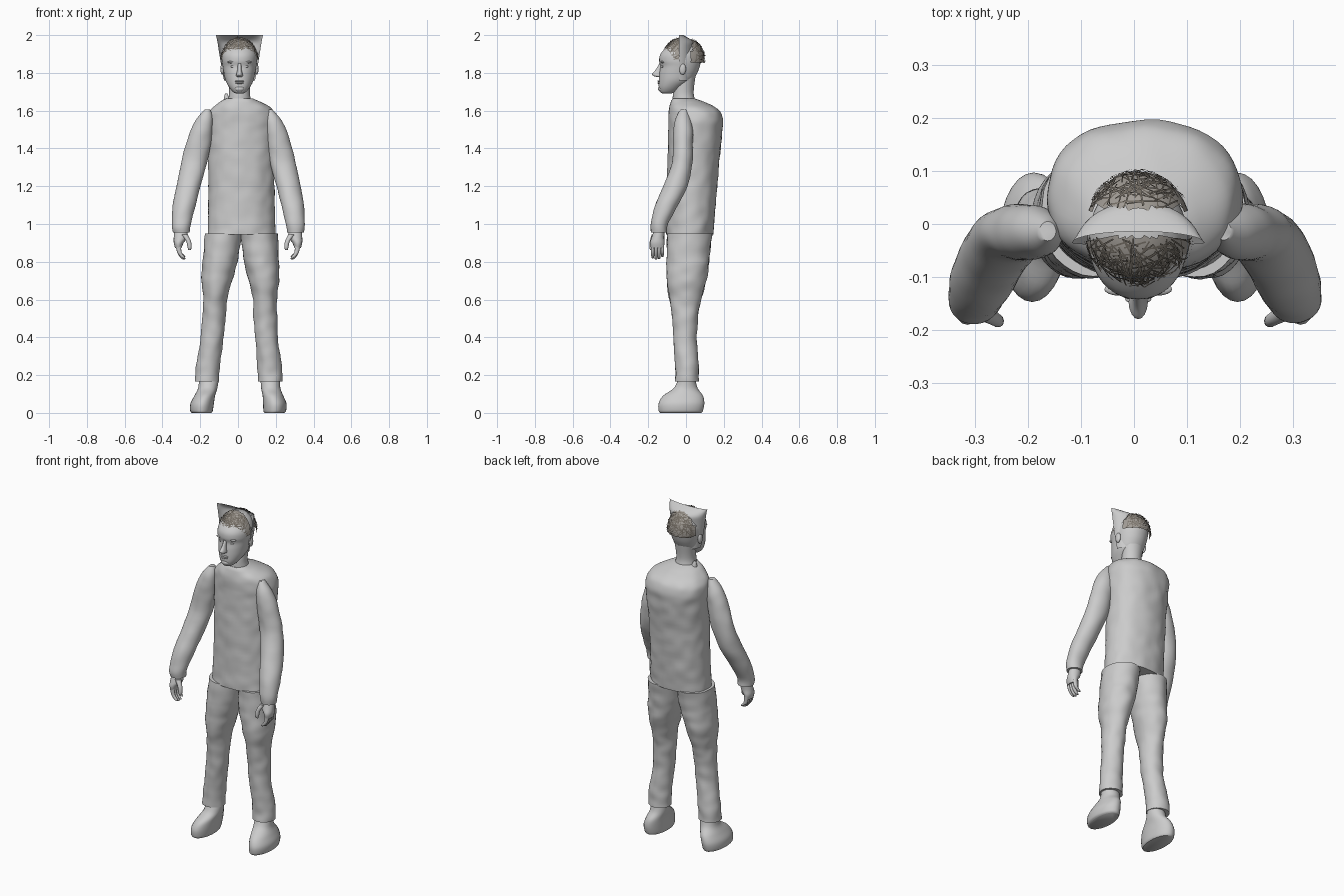
import bpy
import bmesh
import math
import random
from mathutils import Vector, noise

random.seed(4)
cube = bpy.data.objects.get("Cube")
if cube:
    bpy.data.objects.remove(cube, do_unlink=True)


def material(name, rgb):
    m = bpy.data.materials.new(name)
    m.use_nodes = True
    m.diffuse_color = (*rgb, 1)
    m.node_tree.nodes["Principled BSDF"].inputs["Base Color"].default_value = (*rgb, 1)
    return m


GREY = material("plain_grey", (0.6, 0.6, 0.6))
SCALP = material("hair_grey_brown", (0.36, 0.335, 0.305))
STRAND = material("hair_dark", (0.17, 0.15, 0.125))


def finish(name, bm, mat, angle=50):
    bmesh.ops.recalc_face_normals(bm, faces=bm.faces)
    mesh = bpy.data.meshes.new(name)
    bm.to_mesh(mesh)
    bm.free()
    mesh.materials.append(mat)
    ob = bpy.data.objects.new(name, mesh)
    bpy.context.collection.objects.link(ob)
    bpy.ops.object.select_all(action='DESELECT')
    ob.select_set(True)
    bpy.context.view_layer.objects.active = ob
    bpy.ops.object.shade_smooth_by_angle(angle=math.radians(angle))


def spline(rows, steps):
    """Catmull-Rom rows through the given key rows."""
    out = []
    for i in range(len(rows) - 1):
        a, b, c, d = (rows[max(i - 1, 0)], rows[i], rows[i + 1], rows[min(i + 2, len(rows) - 1)])
        for k in range(steps):
            t = k / steps
            out.append([q + t / 2 * (r - p + t * (2 * p - 5 * q + 4 * r - s + t * (3 * (q - r) + s - p)))
                        for p, q, r, s in zip(a, b, c, d)])
    return out + [list(rows[-1])]


def loft(name, rows, seg=28, steps=5, rough=0, power=1, side=1, shift=0):
    """Skin rings of (z, centre x, half width, front y, back y)."""
    bm = bmesh.new()
    rings = []
    for z, x, rx, y0, y1 in spline(rows, steps):
        ring = []
        for k in range(seg):
            a = math.tau * k / seg
            c, s = math.cos(a), math.sin(a)
            p = Vector((side * x + shift * z + rx * math.copysign(abs(c) ** power, c),
                        (y0 + y1) / 2 + (y1 - y0) / 2 * math.copysign(abs(s) ** power, s), z))
            if rough:
                p += Vector((c, s, 0)) * rough * noise.noise(p * 17)
            ring.append(bm.verts.new(p))
        rings.append(ring)
    for lo, hi in zip(rings, rings[1:]):
        for k in range(seg):
            j = (k + 1) % seg
            bm.faces.new((lo[k], lo[j], hi[j], hi[k]))
    bm.faces.new(rings[0])
    bm.faces.new(rings[-1])
    finish(name, bm, GREY)


def blob(name, loc, size):
    bm = bmesh.new()
    bmesh.ops.create_uvsphere(bm, u_segments=16, v_segments=10, radius=1)
    for v in bm.verts:
        v.co = Vector(loc) + v.co * Vector(size)
    finish(name, bm, GREY)


# Shirt body
loft("shirt", [(.945, .018, .18, -.105, .143), (1.1, .018, .176, -.1, .157),
               (1.3, .018, .174, -.098, .173), (1.48, .02, .181, -.094, .192),
               (1.56, .02, .184, -.092, .194), (1.61, .018, .16, -.09, .165),
               (1.645, .012, .11, -.082, .1), (1.665, .008, .07, -.072, .045)],
     seg=56, steps=10, rough=.005, power=.92)
loft("collar_tip", [(1.63, -.055, .025, -.02, .03), (1.67, -.06, .014, -.008, .018),
                    (1.69, -.063, .006, 0, .01)], seg=12)

# Limbs, one pass per side
for side, label in ((-1, "right"), (1, "left")):
    loft(label + "_trouser_leg",
         [(.165, .168, .064, -.058, .068), (.25, .163, .065, -.057, .067), (.38, .146, .061, -.066, .056),
          (.5, .136, .062, -.072, .062), (.6, .131, .063, -.086, .08), (.7, .125, .081, -.103, .108),
          (.78, .113, .09, -.103, .12), (.84, .104, .095, -.103, .125), (.95, .095, .099, -.1, .14)],
         seg=32, steps=8, rough=.005, side=side, shift=.018)
    loft(label + "_shoe",
         [(0, .192, .052, -.138, .082), (.012, .194, .06, -.145, .09), (.05, .192, .062, -.145, .097),
          (.09, .181, .055, -.122, .09), (.13, .167, .051, -.066, .062), (.175, .163, .052, -.042, .05)],
         side=side, shift=.05)
    loft(label + "_sleeve",
         [(.955, .302, .044, -.185, -.1), (1.0, .302, .05, -.187, -.095), (1.1, .287, .06, -.163, -.042),
          (1.2, .265, .063, -.12, .008), (1.32, .236, .068, -.075, .033), (1.42, .213, .066, -.068, .036),
          (1.5, .195, .057, -.066, .035), (1.56, .178, .042, -.055, .024), (1.605, .166, .014, -.03, .004)],
         seg=32, rough=.003, side=side, shift=.002)

    # Hand with curled fingers and thumb
    loft(label + "_palm",
         [(.872, .316, .017, -.185, -.118), (.9, .314, .026, -.19, -.114), (.93, .304, .036, -.182, -.115),
          (.97, .302, .034, -.168, -.112)], seg=16, side=side)
    for n in range(4):
        y, drop = -.176 + n * .017, (.006, 0, .003, .014)[n]
        loft(f"{label}_finger_{n + 1}",
             [(.812 + drop, .285, .006, y - .005, y + .005), (.82 + drop, .293, .011, y - .008, y + .008),
              (.85, .31, .012, y - .009, y + .009), (.89, .316, .014, y - .01, y + .01)],
             seg=10, steps=3, side=side)
    loft(label + "_thumb",
         [(.862, .257, .006, -.189, -.178), (.876, .256, .011, -.195, -.172), (.91, .262, .013, -.192, -.166),
          (.945, .285, .018, -.182, -.15)], seg=10, steps=3, side=side)

# Neck and head
CX = .008
loft("neck", [(1.635, CX, .066, -.07, .055), (1.68, CX, .056, -.07, .042),
              (1.72, CX, .055, -.065, .042), (1.78, CX, .06, -.05, .05)])
loft("head", [(1.692, CX, .022, -.128, -.075), (1.7, CX, .036, -.138, -.05), (1.725, CX, .056, -.144, -.015),
              (1.76, CX, .074, -.144, .035), (1.8, CX, .083, -.141, .06), (1.835, CX, .089, -.136, .073),
              (1.865, CX, .093, -.142, .08), (1.9, CX, .091, -.135, .08), (1.94, CX, .074, -.1, .06),
              (1.968, CX, .045, -.06, .035)], seg=40, power=.95)

# Face
loft("nose", [(1.777, CX, .011, -.15, -.12), (1.784, CX, .018, -.172, -.12), (1.795, CX, .016, -.179, -.12),
              (1.818, CX, .011, -.16, -.12), (1.85, CX, .009, -.141, -.12)], seg=16)
blob("upper_lip", (CX, -.141, 1.756), (.025, .01, .005))
blob("lower_lip", (CX, -.14, 1.747), (.022, .011, .006))
blob("chin", (CX, -.132, 1.716), (.026, .016, .016))
for side, label in ((-1, "right"), (1, "left")):
    blob(label + "_eye", (CX + side * .034, -.12, 1.834), (.015, .011, .007))
    blob(label + "_brow", (CX + side * .036, -.123, 1.857), (.028, .012, .007))
    blob(label + "_ear", (CX + side * .09, -.018, 1.82), (.011, .018, .03))

# Open flared band across the crown
bm = bmesh.new()
grid = []
for z, rx, y_end, y_mid in spline([(1.76, .082, -.036, .03), (1.84, .097, -.038, .036),
                                   (1.92, .11, -.038, .04), (1.965, .117, -.037, .038),
                                   (2.0, .125, -.036, -.014)], 4):
    row = []
    for k in range(25):
        a = math.pi * k / 24
        row.append(bm.verts.new((CX + rx * math.cos(a), y_end + (y_mid - y_end) * math.sin(a), z)))
    grid.append(row)
for lo, hi in zip(grid, grid[1:]):
    for k in range(24):
        bm.faces.new((lo[k], lo[k + 1], hi[k + 1], hi[k]))
finish("crown_band", bm, GREY)

# Hair: front and back patches of an ellipsoid, with thin crossing strands
CENTRE, RADII = Vector((CX, -.013, 1.87)), Vector((.1, .112, .118))


def on_hair(p):
    if p.y < -.025:
        return p.z > 1.905 - max(0, abs(p.x - CX) - .06)
    return p.y > .03 and p.z > 1.85 and abs(p.x - CX) < .09


bm = bmesh.new()
bmesh.ops.create_uvsphere(bm, u_segments=36, v_segments=24, radius=1)
for v in bm.verts:
    v.co = CENTRE + v.co * RADII
bmesh.ops.delete(bm, geom=[f for f in bm.faces if not on_hair(f.calc_center_median())], context='FACES')
finish("hair_patches", bm, SCALP)

bm = bmesh.new()
count = 0
while count < 260:
    d = Vector([random.gauss(0, 1) for _ in range(3)]).normalized()
    along = d.cross(Vector([random.gauss(0, 1) for _ in range(3)])).normalized()
    across = d.cross(along) * .014
    reach, lift = random.uniform(.15, .35), random.uniform(1.01, 1.05)
    spine = [(d + along * reach * t).normalized() * lift for t in (-1, 0, 1)]
    if not all(on_hair(CENTRE + p * RADII) for p in spine):
        continue
    count += 1
    strip = []
    for p in spine:
        pair = [CENTRE + q * RADII for q in (p - across, p + across)]
        strip.append([bm.verts.new((co.x, co.y, min(co.z, 1.998))) for co in pair])
    for (a, b), (c, e) in zip(strip, strip[1:]):
        bm.faces.new((a, b, e, c))
finish("hair_strands", bm, STRAND)
